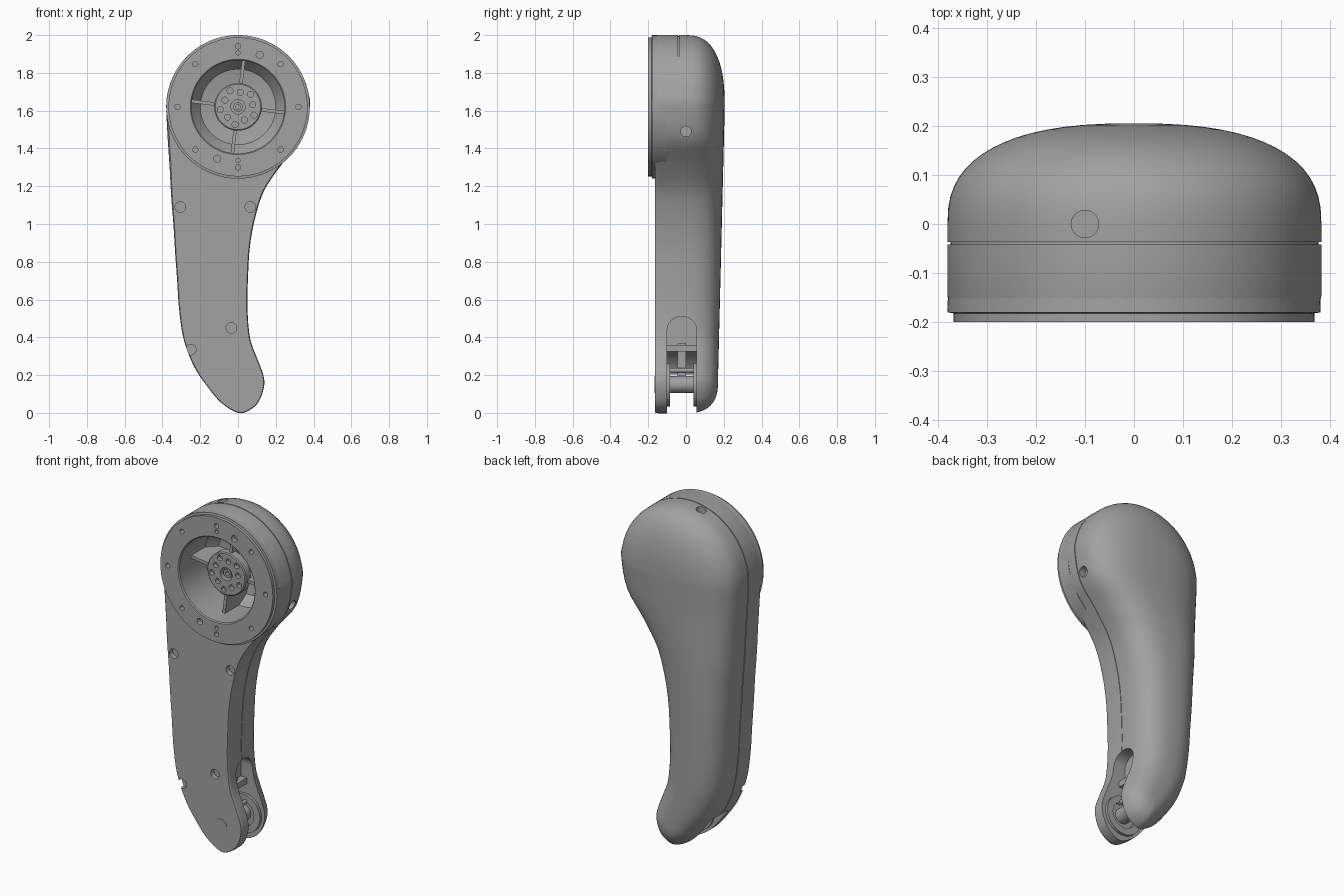
import bpy, bmesh, math
from mathutils import Matrix, Vector

cube = bpy.data.objects.get("Cube")
if cube:
    bpy.data.objects.remove(cube, do_unlink=True)

grey = bpy.data.materials.new("matte grey")
grey.use_nodes = True
grey.diffuse_color = (0.36, 0.36, 0.36, 1)
grey.node_tree.nodes["Principled BSDF"].inputs["Base Color"].default_value = grey.diffuse_color

TOP_Z = 1.62       # shoulder axis height
PIN_Z = 0.15       # lower pivot height
FRONT = -0.165     # flat front face


def finish(bm, name):
    bmesh.ops.remove_doubles(bm, verts=bm.verts, dist=1e-4)
    bmesh.ops.recalc_face_normals(bm, faces=bm.faces)
    mesh = bpy.data.meshes.new(name)
    bm.to_mesh(mesh)
    bm.free()
    mesh.materials.append(grey)
    obj = bpy.data.objects.new(name, mesh)
    bpy.context.collection.objects.link(obj)
    return obj


def add_cyl(bm, centre, r, length, axis="Y", segs=24):
    turn = {"X": Matrix.Rotation(math.pi / 2, 4, "Y"),
            "Y": Matrix.Rotation(math.pi / 2, 4, "X"), "Z": Matrix()}[axis]
    bmesh.ops.create_cone(bm, cap_ends=True, segments=segs, radius1=r, radius2=r,
                          depth=length, matrix=Matrix.Translation(centre) @ turn)


def add_box(bm, lo, hi, tilt=0):
    lo, hi = Vector(lo), Vector(hi)
    mat = (Matrix.Translation((lo + hi) / 2) @ Matrix.Rotation(tilt, 4, "Y")
           @ Matrix.Diagonal((*(hi - lo), 1)))
    bmesh.ops.create_cube(bm, size=1, matrix=mat)


def bridge(bm, rings, closed=False):
    count = len(rings[0])
    pairs = list(zip(rings, rings[1:])) + ([(rings[-1], rings[0])] if closed else [])
    for a, b in pairs:
        for i in range(count):
            j = (i + 1) % count
            bm.faces.new((a[i], a[j], b[j], b[i]))


def lathe(name, profile, z, segs=72, closed=True):
    """Revolve (radius, y) points around a front-to-back axis."""
    bm = bmesh.new()
    rings = []
    for r, y in profile:
        angles = [2 * math.pi * i / segs for i in range(segs)]
        rings.append([bm.verts.new((r * math.cos(a), y, z + r * math.sin(a))) for a in angles])
    bridge(bm, rings, closed)
    return finish(bm, name)


def cut(obj, bm):
    cutter = finish(bm, "cutter")
    cutter.hide_render = True
    mod = obj.modifiers.new("cut", "BOOLEAN")
    mod.operation = "DIFFERENCE"
    mod.solver = "EXACT"
    mod.object = cutter
    bpy.context.view_layer.objects.active = obj
    bpy.ops.object.modifier_apply(modifier=mod.name)
    bpy.data.objects.remove(cutter, do_unlink=True)


# Arm silhouette: paired right and left edge points from shoulder to pivot
right = [(.38, 1.62), (.342, 1.455), (.235, 1.32), (.14, 1.18), (.09, 1.03), (.063, .88),
         (.053, .72), (.05, .55), (.065, .39), (.105, .28), (.134, .2)]
left = [(-.38, 1.62), (-.372, 1.45), (-.362, 1.3), (-.354, 1.15), (-.342, 1), (-.333, .85),
        (-.322, .7), (-.312, .55), (-.288, .39), (-.235, .25), (-.17, .15)]
toe = [(.138, .14), (.11, .06), (.06, .014), (0, 0), (-.09, .055)]
mids = [((a[0] + b[0]) / 2, (a[1] + b[1]) / 2) for a, b in zip(right, left)]
ctrl = [(*p, *m) for p, m in zip(right, mids)]
ctrl += [(*p, -.01, .16) for p in toe]
ctrl += [(*p, *m) for p, m in reversed(list(zip(left, mids)))]
for i in range(1, 16):
    a = math.pi * (1 - i / 16)
    ctrl.append((.38 * math.cos(a), TOP_Z + .38 * math.sin(a), 0, TOP_Z))

STEPS = 4
outline = []
for i in range(len(ctrl)):
    p0, p1, p2, p3 = (ctrl[(i + d) % len(ctrl)] for d in (-1, 0, 1, 2))
    for s in range(STEPS):
        t = s / STEPS
        edge = [.5 * (2 * b + (c - a) * t + (2 * a - 5 * b + 4 * c - d) * t ** 2
                      + (3 * b - a - 3 * c + d) * t ** 3)
                for a, b, c, d in zip(p0[:2], p1[:2], p2[:2], p3[:2])]
        spine = [b + (c - b) * t for b, c in zip(p1[2:], p2[2:])]
        outline.append((*edge, *spine))

# Cross-section as (width fraction, y, share of back depth), with a seam groove
section = [(0, FRONT, 0), (.975, FRONT, 0), (.993, FRONT + .006, 0), (1, FRONT + .018, 0),
           (1, -.042, 0), (.985, -.042, 0), (.985, -.037, 0), (1, -.037, 0)]
POWER = 2.5
for i in range(17):
    a = math.pi / 2 * i / 16
    section.append((math.cos(a) ** (2 / POWER) if i < 16 else 0, 0, math.sin(a) ** (2 / POWER)))

bm = bmesh.new()
rings = []
for k, y, share in section:
    ring = []
    for x, z, cx, cz in outline:
        u = min(cz / TOP_Z, 1)
        depth = .165 + .04 * u
        ring.append(bm.verts.new((cx + (x - cx) * k, y + depth * share, cz + (z - cz) * k)))
    rings.append(ring)
bridge(bm, rings)
arm = finish(bm, "arm_body")

# Shoulder cavity, screw holes and fork gap
bm = bmesh.new()
add_cyl(bm, (0, -.08, TOP_Z), .262, .44, segs=72)
for x, z in ((-.305, 1.09), (.065, 1.09), (-.035, .45), (-.25, .335)):
    add_cyl(bm, (x, FRONT, z), .028, .06)
add_cyl(bm, (.36, 0, 1.49), .028, .08, "X")
add_cyl(bm, (-.1, 0, 1.98), .028, .08, "Z")
add_cyl(bm, (0, -.022, .13), .22, .156, segs=64)
cut(arm, bm)

# Arched opening on the inner side of the fork
bm = bmesh.new()
arch = [(-.1, .1), (.056, .1)]
for i in range(13):
    a = math.pi * i / 12
    arch.append((-.022 + .078 * math.cos(a), .44 + .07 * math.sin(a)))
face = bm.faces.new([bm.verts.new((-.02, y, z)) for y, z in arch])
ext = bmesh.ops.extrude_face_region(bm, geom=[face])
bmesh.ops.translate(bm, vec=(.3, 0, 0),
                    verts=[v for v in ext["geom"] if isinstance(v, bmesh.types.BMVert)])
cut(arm, bm)

# Shoulder ring with hollow socket
socket = lathe("shoulder_socket", [
    (.378, -.1), (.38, -.18), (.368, -.182), (.368, -.2), (.252, -.2), (.246, -.194),
    (.246, .04), (.2, .1), (.1, .118), (0, .12), (0, .134), (.257, .134), (.257, -.1)], TOP_Z)
bm = bmesh.new()
for i in range(8):
    a = math.pi / 4 * i
    add_cyl(bm, (.32 * math.cos(a), -.2, TOP_Z + .32 * math.sin(a)), .014, .06, segs=16)
for x, z, r in ((0, .286, .011), (0, -.284, .011), (.115, .275, .019), (-.11, -.275, .019)):
    add_cyl(bm, (x, -.2, TOP_Z + z), r, .06, segs=16)
cut(socket, bm)

# Central hub with bolt circle
hub = lathe("shoulder_hub", [(0, -.11), (.12, -.11), (.126, -.105), (.126, -.06), (.09, -.05),
                             (.09, .125), (0, .125)], TOP_Z, 48, False)
bm = bmesh.new()
add_cyl(bm, (0, -.11, TOP_Z), .038, .08)
for i in range(10):
    a = math.pi / 5 * i + .15
    r = .095 if i % 2 else .078
    add_cyl(bm, (r * math.cos(a), -.11, TOP_Z + r * math.sin(a)), .016, .05, segs=16)
cut(hub, bm)
lathe("hub_bushing", [(.012, -.1), (.025, -.1), (.025, -.06), (.012, -.06)], TOP_Z, 24)

# Four thin ribs between hub and socket wall
bm = bmesh.new()
for i in range(4):
    a = math.pi / 2 * i - math.radians(7)
    c = Vector((.165 * math.cos(a), 0, TOP_Z + .165 * math.sin(a)))
    half = Vector((.088, .09, .009))
    add_box(bm, c - half, c + half + Vector((0, .02, 0)), -a)
finish(bm, "socket_ribs")

# Lower pivot: pin, bearing rings and tongue
bm = bmesh.new()
add_cyl(bm, (0, -.05, PIN_Z), .045, .234, segs=32)
finish(bm, "pivot_pin")
for name, y0, y1 in (("front_bearing", -.102, -.084), ("back_bearing", .04, .058)):
    lathe(name, [(.075, y0), (.115, y0), (.115, y1), (.075, y1)], PIN_Z, 48)
bm = bmesh.new()
add_box(bm, (-.06, -.045, .18), (.0, 0, .37))
add_box(bm, (-.07, -.1, .325), (.02, .056, .36))
add_cyl(bm, (.02, -.022, .225), .012, .156, segs=16)
finish(bm, "pivot_tongue")

# Smooth curved faces, keep edges crisp
bpy.ops.object.select_all(action="DESELECT")
for obj in bpy.context.scene.objects:
    if obj.type == "MESH" and grey.name in obj.data.materials:
        obj.select_set(True)
        bpy.context.view_layer.objects.active = obj
bpy.ops.object.shade_smooth_by_angle(angle=math.radians(30))
